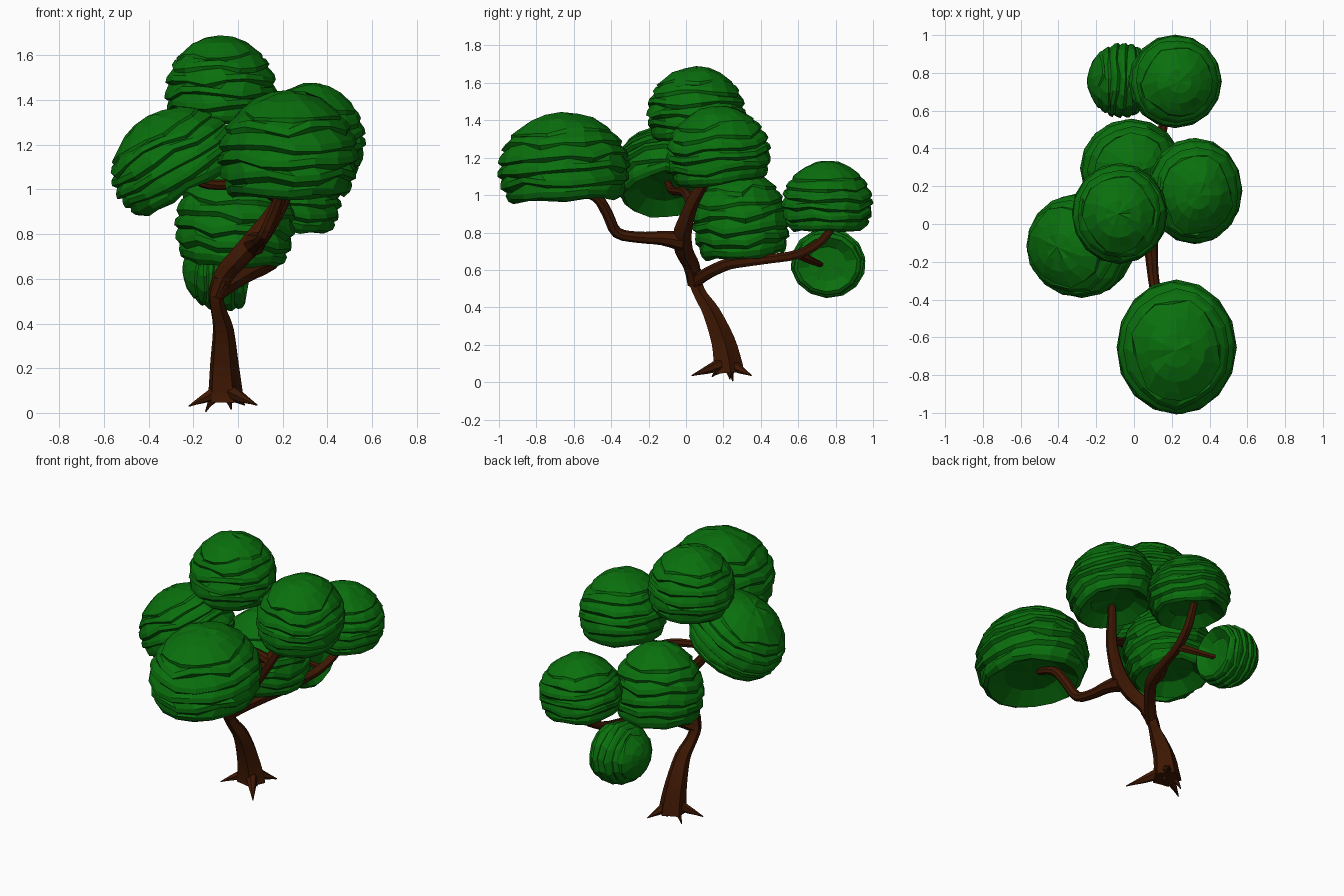
import bpy, bmesh, math, random
from mathutils import Vector

if "Cube" in bpy.data.objects:
    bpy.data.objects.remove(bpy.data.objects["Cube"])

random.seed(4)


def material(name, rgb):
    m = bpy.data.materials.new(name)
    m.diffuse_color = (*rgb, 1)
    m.use_nodes = True
    m.node_tree.nodes["Principled BSDF"].inputs["Base Color"].default_value = m.diffuse_color
    return m


LEAF = material("leaf_green", (0.003, 0.16, 0.004))
BARK = material("bark_brown", (0.05, 0.009, 0.001))


def finish(name, bm, mat):
    bmesh.ops.recalc_face_normals(bm, faces=bm.faces)
    me = bpy.data.meshes.new(name)
    bm.to_mesh(me)
    bm.free()
    me.materials.append(mat)
    ob = bpy.data.objects.new(name, me)
    bpy.context.collection.objects.link(ob)
    return ob


def skin(bm, rings, start, end):
    """Bridge successive rings and close both ends with a point."""
    n = len(rings[0])
    for a, b in zip(rings, rings[1:]):
        for i in range(n):
            j = (i + 1) % n
            bm.faces.new((a[i], a[j], b[j], b[i]))
    for ring, tip in ((rings[0], start), (rings[-1], end)):
        v = bm.verts.new(tip)
        for i in range(n):
            bm.faces.new((ring[i], ring[(i + 1) % n], v))


# dome outline: (height fraction, radius fraction)
DOME = [(0, .83), (.15, .95), (.35, 1), (.55, .96), (.75, .79), (.9, .52), (1, .15)]


def dome_radius(t):
    t = max(0, min(1, t))
    for (t0, r0), (t1, r1) in zip(DOME, DOME[1:]):
        if t <= t1:
            return r0 + (r1 - r0) * (t - t0) / (t1 - t0)
    return DOME[-1][1]


def clump(name, base, axis, rx, ry, h, n=16):
    """Leaf dome made of overlapping layers with zigzag lips."""
    rot = Vector((0, 0, 1)).rotation_difference(Vector(axis).normalized())
    base = Vector(base)
    bm = bmesh.new()

    def put(x, y, z):
        return base + rot @ Vector((x * rx, y * ry, z * h))

    def ring_at(r, z):
        return [bm.verts.new(put(r * math.cos(2 * math.pi * i / n), r * math.sin(2 * math.pi * i / n),
                                 z + random.uniform(-.015, .015))) for i in range(n)]

    # hollow underside
    rings = [ring_at(.5, .13)]
    for k, t in enumerate([.04, .19, .34, .49, .64, .78]):
        phase = random.random() * 6.28
        jag = [random.uniform(-.03, .03) + .02 * math.sin(2 * math.pi * i * 4 / n + phase)
               for i in range(n)]
        thick = [random.uniform(.02, .055) for i in range(n)]
        # inset underside slopes out to the lip
        for scale, lift in ((.95, -1), (1.015, 0), (1.0, .06)):
            ring = []
            for i in range(n):
                a = 2 * math.pi * (i + .25 * (k % 2)) / n
                z = t + jag[i] * (.5 if k == 0 else 1) + (-thick[i] if lift < 0 else lift)
                r = dome_radius(z) * scale
                ring.append(bm.verts.new(put(r * math.cos(a), r * math.sin(a), z)))
            rings.append(ring)
    # faceted crown
    for z in (.91, .97):
        rings.append(ring_at(dome_radius(z), z))
    skin(bm, rings, put(0, 0, .15), put(0, 0, 1))
    return finish(name, bm, LEAF)


def limb(name, pts, n=8, ridge=0.0, steps=3):
    """Tapered tube along points (x, y, z, radius)."""
    P = [Vector(p) for p in pts]
    path = []
    for i in range(len(P) - 1):
        a, b = P[i], P[i + 1]
        ta = (b - P[max(i - 1, 0)]) / 2
        tb = (P[min(i + 2, len(P) - 1)] - a) / 2
        for s in range(steps):
            u = s / steps
            path.append(a * (2*u**3 - 3*u*u + 1) + ta * (u**3 - 2*u*u + u)
                        + b * (3*u*u - 2*u**3) + tb * (u**3 - u*u))
    path.append(P[-1])
    bm = bmesh.new()
    rings = []
    side = None
    for i, p in enumerate(path):
        d = (path[min(i + 1, len(path) - 1)] - path[max(i - 1, 0)]).to_3d().normalized()
        if side is None:
            side = d.orthogonal()
        side = (side - d * side.dot(d)).normalized()
        up = d.cross(side)
        ring = []
        for k in range(n):
            a = 2 * math.pi * k / n
            r = p.w * (1 + ridge * (1 if k % 2 else -1))
            ring.append(bm.verts.new(p.to_3d() + r * (side * math.cos(a) + up * math.sin(a))))
        rings.append(ring)
    skin(bm, rings, path[0].to_3d(), path[-1].to_3d())
    return finish(name, bm, BARK)


# trunk
limb("trunk", [(-.06, .225, .05, .078), (-.06, .22, .1, .072), (-.064, .195, .22, .06),
               (-.068, .135, .37, .044), (-.09, .08, .46, .033), (-.1, .05, .53, .033),
               (-.075, .035, .6, .04)], n=10, ridge=.12)

# roots
for i, (x, y, z) in enumerate([(-.22, .14, .03), (-.145, .25, .005), (-.03, .235, .015),
                               (.03, .35, .035), (.085, .03, .035)]):
    c = Vector((-.06, .22))
    m = c.lerp(Vector((x, y)), .5)
    q = c.lerp(Vector((x, y)), .8)
    limb(f"root_{i + 1}", [(-.06, .22, .11, .04), (m.x, m.y, .07, .024),
                           (q.x, q.y, .035 + z * .4, .011), (x, y, z, .003)], n=6)

# main branches
limb("upper_stem", [(-.1, .045, .52, .034), (-.06, .03, .62, .042), (.01, -.01, .7, .046),
                    (.09, -.02, .79, .048), (.155, .005, .88, .04), (.205, .04, .97, .034),
                    (.26, .11, 1.09, .028), (.3, .15, 1.17, .015)], ridge=.05)
limb("front_branch", [(.07, -.02, .755, .055), (.09, -.13, .77, .038), (.1, -.26, .775, .03),
                      (.12, -.37, .8, .03), (.165, -.42, .9, .03), (.2, -.48, .99, .028),
                      (.22, -.6, 1.03, .02)])
limb("left_branch", [(.19, .03, .96, .035), (.09, 0, 1.01, .026), (-.04, -.04, 1.02, .024),
                     (-.16, -.08, 1.03, .022), (-.24, -.11, 1.1, .015)])
limb("back_branch", [(-.09, .05, .54, .036), (-.02, .12, .585, .034), (.06, .22, .63, .034),
                     (.1, .3, .645, .032), (.14, .45, .66, .026), (.17, .6, .685, .026),
                     (.2, .73, .76, .024), (.22, .81, .88, .018)], ridge=.04)

# twigs
limb("hanging_twig", [(.17, .6, .685, .026), (.11, .66, .655, .022), (-.03, .73, .625, .014)], n=6)
limb("middle_twig", [(.08, .27, .635, .03), (.03, .28, .69, .024), (0, .29, .78, .015)], n=6)

# foliage
clump("front_foliage", (.225, -.645, .97), (0, -.05, 1), .315, .355, .475)
clump("top_foliage", (-.072, .055, 1.29), (-.03, 0, 1), .252, .265, .4)
clump("left_foliage", (-.215, -.11, 1.0), (-.5, -.03, .86), .3, .275, .38)
clump("right_foliage", (.31, .19, 1.07), (.08, -.1, 1), .25, .28, .41)
clump("middle_foliage", (-.025, .31, .675), (.07, -.09, 1), .27, .26, .47)
clump("back_foliage", (.205, .755, .82), (.1, 0, 1), .245, .245, .365)
clump("hanging_foliage", (.04, .755, .63), (-1, .05, .06), .185, .2, .29, n=14)
